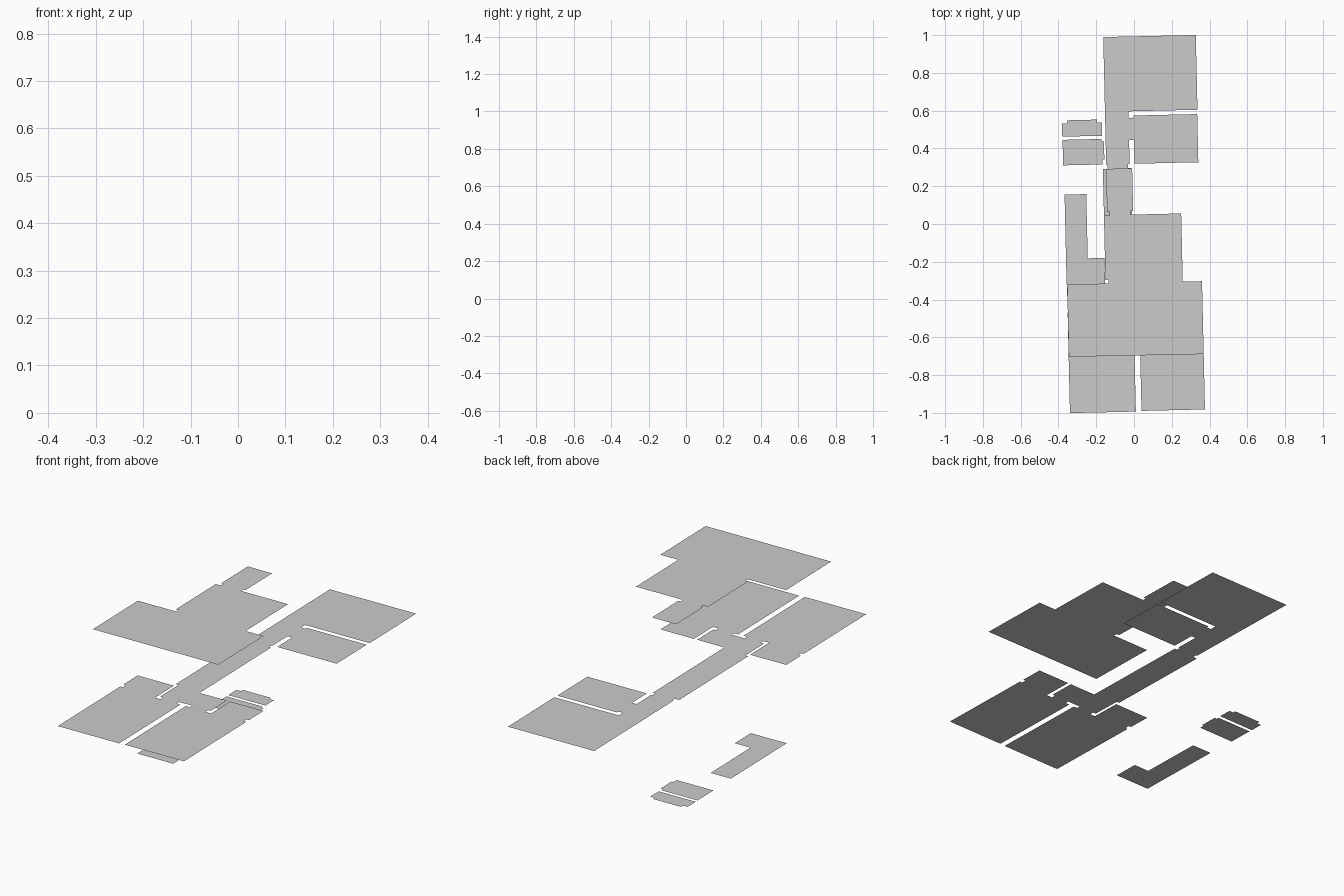
import bpy, bmesh

TILT = 0.023  # whole plan is turned slightly about z


def plate(name, outline, z):
    """Flat floor face from a 2D outline, facing up."""
    bm = bmesh.new()
    face = bm.faces.new([bm.verts.new((x, y, 0)) for x, y in outline])
    face.normal_update()
    if face.normal.z < 0:
        face.normal_flip()
    bmesh.ops.triangulate(bm, faces=bm.faces[:])
    bmesh.ops.dissolve_limit(bm, angle_limit=0.01, verts=bm.verts[:], edges=bm.edges[:])
    mesh = bpy.data.meshes.new(name)
    bm.to_mesh(mesh)
    bm.free()
    obj = bpy.data.objects.new(name, mesh)
    obj.location.z = z
    obj.rotation_euler.z = TILT
    bpy.context.collection.objects.link(obj)
    return obj


LOW, MID, TOP = 0.0, 0.408, 0.798

# Lower level: L-shaped room and two small rooms
plate("lower_l_room", [(-.364, .164), (-.249, .164), (-.249, -.176),
                       (-.160, -.176), (-.160, -.312), (-.364, -.312)], LOW)
plate("lower_back_room", [(-.369, .471), (-.369, .540), (-.343, .540), (-.343, .557),
                          (-.183, .557), (-.183, .542), (-.158, .542), (-.158, .471)], LOW)
plate("lower_side_room", [(-.368, .319), (-.368, .454), (-.163, .454), (-.163, .440),
                          (-.149, .440), (-.149, .345), (-.160, .345), (-.160, .319)], LOW)

# Middle level: outline walked clockwise, room by room
west_room = [(-.362, -.993), (-.362, -.460), (-.348, -.460), (-.348, -.435),
             (-.362, -.435), (-.362, -.312), (-.156, -.312), (-.156, -.473),
             (-.125, -.473), (-.125, -.450), (-.142, -.450)]
corridor_west = [(-.142, -.293), (-.158, -.293), (-.158, .295),
                 (-.133, .295), (-.133, .318), (-.140, .318)]
back_room = [(-.140, .993), (.350, .993), (.350, .597), (-.016, .597)]
side_room = [(-.016, .562), (.010, .562), (.010, .574), (.348, .574),
             (.348, .319), (.010, .319), (.010, .445), (-.016, .445)]
corridor_east = [(-.016, .318), (-.024, .318), (-.024, .297), (-.010, .297),
                 (-.010, -.312), (.145, -.312), (.145, -.450)]
east_room = [(.130, -.450), (.130, -.473), (.163, -.473), (.163, -.312),
             (.353, -.312), (.353, -.435), (.339, -.435), (.339, -.460),
             (.353, -.460), (.353, -.990), (.017, -.990)]
dividing_wall = [(.017, -.470), (.040, -.470), (.040, -.450), (-.035, -.450),
                 (-.035, -.470), (-.013, -.470), (-.013, -.993)]
plate("middle_floor", west_room + corridor_west + back_room + side_room
      + corridor_east + east_room + dividing_wall, MID)

# Upper level: hall with a narrow neck at the back
hall_west = [(-.361, -.695), (-.361, -.312), (-.142, -.312), (-.142, -.293),
             (-.158, -.293), (-.158, .048), (-.129, .048), (-.129, .068)]
neck = [(-.141, .068), (-.141, .295), (-.003, .295), (-.003, .070)]
hall_east = [(-.017, .070), (-.017, .050), (.251, .050), (.251, -.311),
             (.353, -.311), (.353, -.697)]
plate("upper_floor", hall_west + neck + hall_east, TOP)
